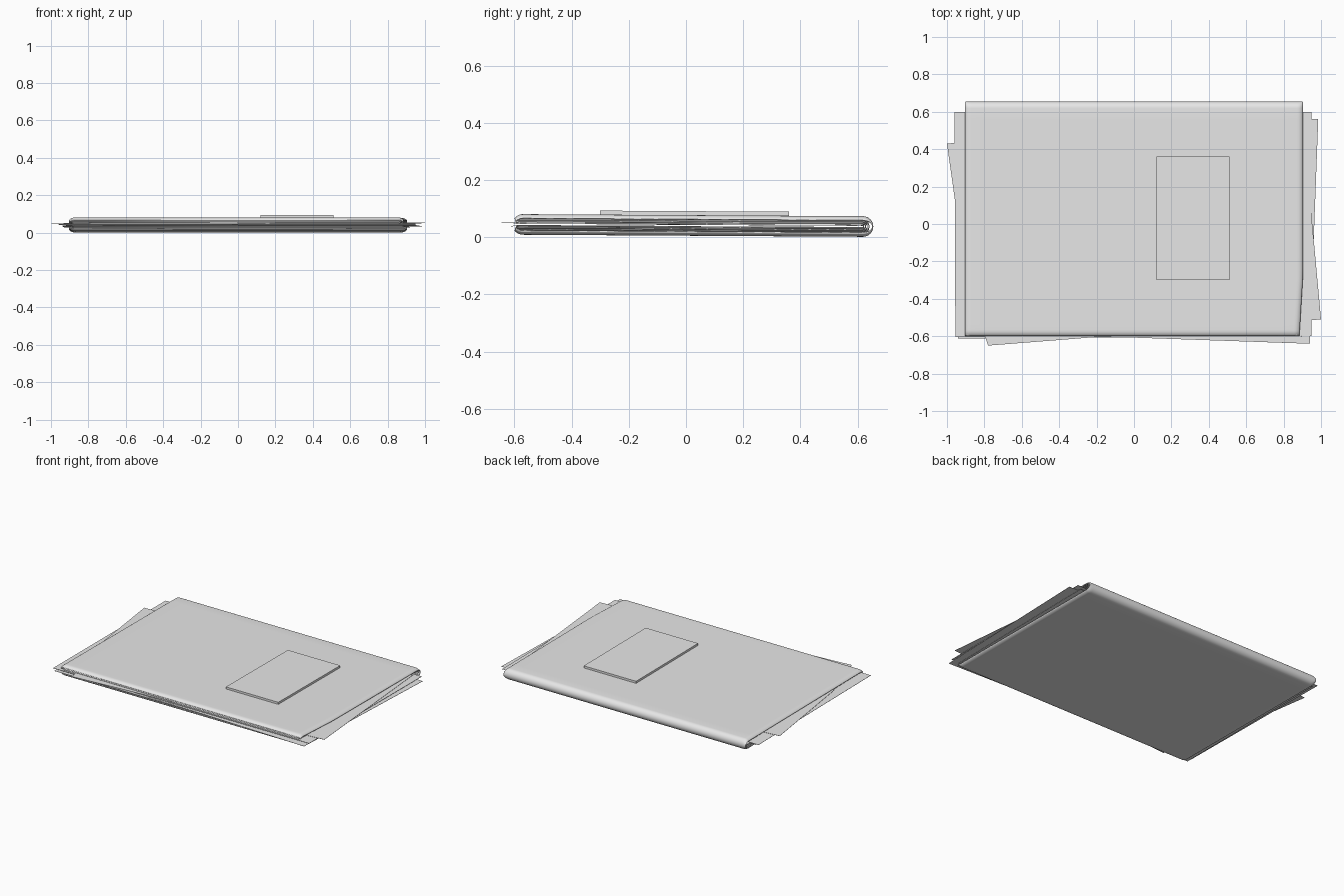
import bpy, bmesh, math

old = bpy.data.objects.get("Cube")
if old:
    bpy.data.objects.remove(old)

paper = bpy.data.materials.new("paper_grey")
paper.use_nodes = True
GREY = (0.8, 0.8, 0.8, 1)
paper.diffuse_color = GREY
paper.node_tree.nodes["Principled BSDF"].inputs["Base Color"].default_value = GREY


def finish(name, bm, thickness=0.0, smooth=False):
    bmesh.ops.recalc_face_normals(bm, faces=bm.faces)
    mesh = bpy.data.meshes.new(name)
    bm.to_mesh(mesh)
    bm.free()
    mesh.materials.append(paper)
    obj = bpy.data.objects.new(name, mesh)
    bpy.context.collection.objects.link(obj)
    if thickness:
        mod = obj.modifiers.new("Thickness", 'SOLIDIFY')
        mod.thickness = thickness
        mod.offset = 0
    if smooth:
        bpy.ops.object.select_all(action='DESELECT')
        obj.select_set(True)
        bpy.context.view_layer.objects.active = obj
        bpy.ops.object.shade_smooth_by_angle(angle=math.radians(50))
    return obj


def mid_z(y):
    # The whole folder slopes gently down towards its fold
    return 0.041 - 0.006 * y


def folded_sheet(name, half, back, front, width, thickness, curl, wave=0.0):
    """A sheet folded in a U at the back, with its free edges curled inwards."""
    steps = 20
    centre = back - half
    run = [front + (centre - front) * i / steps for i in range(steps)]
    run[1:1] = [front + curl * k for k in (0.3, 0.8, 1.5, 2.2)]
    run.sort()
    path = [(y, 1.0) for y in run]
    for i in range(13):
        a = math.pi * (0.5 - i / 12)
        path.append((centre + half * math.cos(a), math.sin(a)))
    path += [(y, -1.0) for y in reversed(run)]
    inner = [width * (i / 8 - 1) for i in range(1, 16)]
    ends = [width - curl * k for k in (0, 0.3, 0.8, 1.5, 2.2)]
    xs = sorted(inner + ends + [-x for x in ends])

    def droop(d):
        t = max(0.0, 1 - d / (2.2 * curl))
        return curl * 0.9 * t ** 3

    bm = bmesh.new()
    rows = []
    for y, s in path:
        row = []
        for x in xs:
            drop = min(half * 0.6, droop(width - abs(x)) + droop(y - front))
            z = mid_z(y) + s * (half - drop) + wave * math.sin(7 * y + 90 * half + 2 * x)
            # Front right corner of the upper leaf tapers in a little
            taper = 0.02 * max(0, (-0.28 - y) / 0.3) if x > 0 and s > 0 else 0
            row.append(bm.verts.new((x - taper * x, y, z)))
        rows.append(row)
    for r0, r1 in zip(rows, rows[1:]):
        for i in range(len(xs) - 1):
            bm.faces.new((r0[i], r0[i + 1], r1[i + 1], r1[i]))
    return finish(name, bm, thickness, True)


def loose_sheet(name, corners, z):
    bm = bmesh.new()
    bm.faces.new([bm.verts.new((x, y, z - 0.006 * y)) for x, y in corners])
    return finish(name, bm, 0.0015)


# Outer cover and the folded pages nested inside it
folded_sheet("cover", 0.034, 0.653, -0.597, 0.902, 0.004, 0.014)
for i in range(4):
    folded_sheet(f"folded_page_{i + 1}", 0.027 - 0.006 * i, 0.64 - 0.006 * i,
                 -0.598 + 0.002 * i, 0.895 - 0.004 * i, 0.0025, 0.006, 0.001)

# Loose sheets sticking out at the sides and front
loose_sheet("straight_sheet", [(-0.955, -0.605), (0.95, -0.60), (0.95, 0.60), (-0.96, 0.60)], 0.044)
loose_sheet("left_turned_sheet",
            [(-0.78, -0.65), (1.0, -0.51), (0.90, 0.575), (-1.0, 0.43), (-0.9, -0.28)], 0.049)
loose_sheet("right_turned_sheet",
            [(-0.94, -0.575), (0.94, -0.64), (0.985, 0.56), (-0.89, 0.625)], 0.037)
loose_sheet("lower_sheet", [(-0.94, -0.612), (0.9, -0.60), (0.92, 0.59), (-0.93, 0.585)], 0.032)

# Raised label on the upper leaf
bm = bmesh.new()
bmesh.ops.create_cube(bm, size=1)
for v in bm.verts:
    x = 0.315 + v.co.x * 0.39
    y = 0.03 + v.co.y * 0.66
    v.co = (x, y, mid_z(y) + (0.05 if v.co.z > 0 else 0.035))
finish("label", bm)
